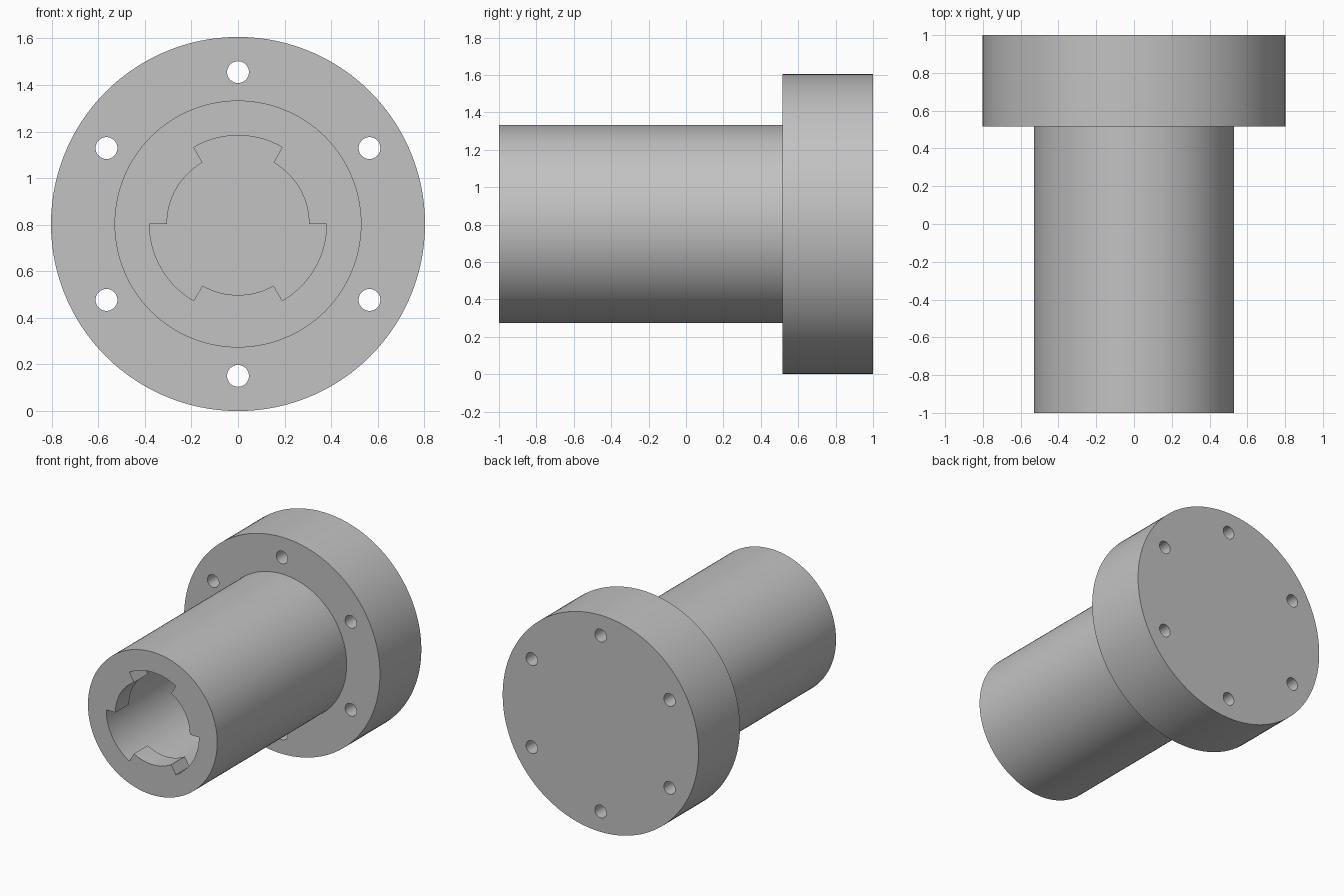
import bpy
import bmesh
from math import cos, sin, pi, radians
from mathutils import Matrix

if "Cube" in bpy.data.objects:
    bpy.data.objects.remove(bpy.data.objects["Cube"])

SEGMENTS = 120
CENTRE_Z = 0.803
FLANGE_R, BARREL_R, BORE_R, LUG_R = 0.803, 0.53, 0.38, 0.305
FRONT, LUG_BACK, FLOOR, FLANGE_FRONT, BACK = -1.0, -0.84, 0.515, 0.515, 1.0

grey = bpy.data.materials.new("plain grey")
grey.use_nodes = True
colour = (0.54, 0.54, 0.54, 1)
grey.diffuse_color = colour
grey.node_tree.nodes["Principled BSDF"].inputs["Base Color"].default_value = colour


def make_object(name, bm):
    bmesh.ops.remove_doubles(bm, verts=bm.verts, dist=1e-5)
    bmesh.ops.recalc_face_normals(bm, faces=bm.faces)
    mesh = bpy.data.meshes.new(name)
    bm.to_mesh(mesh)
    bm.free()
    obj = bpy.data.objects.new(name, mesh)
    bpy.context.collection.objects.link(obj)
    mesh.materials.append(grey)
    return obj


def place(r, y, step):
    a = 2 * pi * step / SEGMENTS
    return (r * cos(a), y, CENTRE_Z + r * sin(a))


def add_face(bm, points):
    bm.faces.new([bm.verts.new(p) for p in points])


# Flanged barrel with a blind bore, turned around the y axis
outside = [(BORE_R, FRONT), (BARREL_R, FRONT), (BARREL_R, FLANGE_FRONT),
           (FLANGE_R, FLANGE_FRONT), (FLANGE_R, BACK)]
bore = [(BORE_R, FLOOR), (BORE_R, LUG_BACK)]
lug = [(LUG_R, LUG_BACK), (LUG_R, FRONT)]
sector = SEGMENTS // 6

bm = bmesh.new()
for i in range(SEGMENTS):
    # Every second sector of the mouth carries a locking lug
    has_lug = (i // sector) % 2 == 0
    profile = bore + (lug if has_lug else []) + outside
    for p, q in zip(profile, profile[1:]):
        add_face(bm, [place(*p, i), place(*q, i), place(*q, i + 1), place(*p, i + 1)])

# Radial side walls of the lugs
for k in range(6):
    add_face(bm, [place(r, y, k * sector) for r, y in
                  [(BORE_R, LUG_BACK), *lug, (BORE_R, FRONT)]])

# Bore floor and flange back
for rim in (bore[0], outside[-1]):
    add_face(bm, [place(*rim, i) for i in range(SEGMENTS)])
body = make_object("flanged_barrel", bm)

# Ring of bolt holes drilled through the flange
bm = bmesh.new()
for k in range(6):
    a = radians(90 + 60 * k)
    centre = (0.652 * cos(a), 0.75, CENTRE_Z + 0.652 * sin(a))
    bmesh.ops.create_cone(bm, cap_ends=True, segments=32, radius1=0.047, radius2=0.047,
                          depth=0.8,
                          matrix=Matrix.Translation(centre) @ Matrix.Rotation(pi / 2, 4, "X"))
drill = make_object("bolt_hole_cutter", bm)
drill.hide_render = True

cut = body.modifiers.new("bolt_holes", "BOOLEAN")
cut.operation = "DIFFERENCE"
cut.solver = "EXACT"
cut.object = drill

# Apply the holes and shade the round walls smooth
bpy.ops.object.select_all(action="DESELECT")
body.select_set(True)
bpy.context.view_layer.objects.active = body
bpy.ops.object.modifier_apply(modifier=cut.name)
bpy.data.objects.remove(drill)
bpy.ops.object.shade_smooth_by_angle(angle=radians(30))
